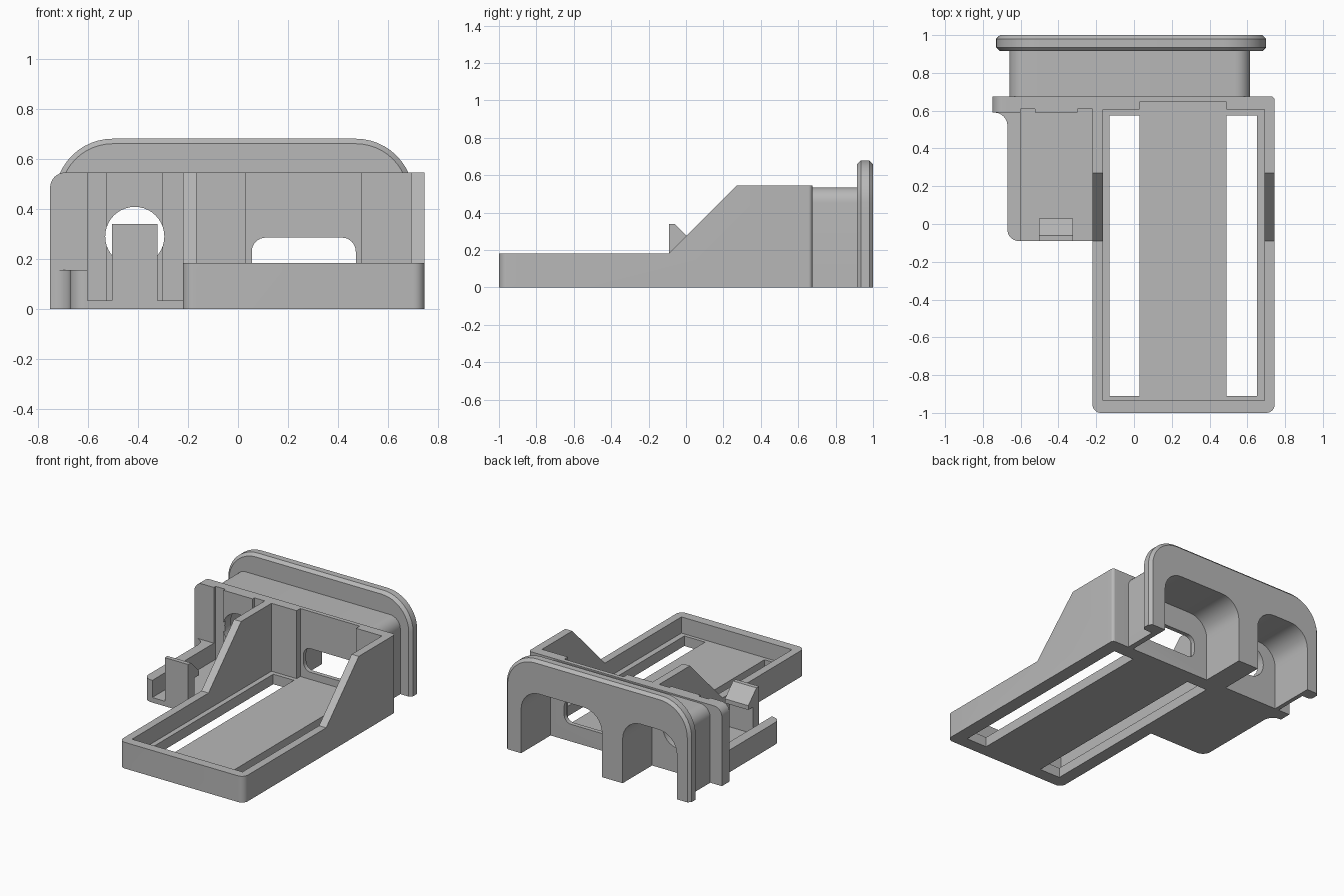
import bpy, bmesh, math
from mathutils import Vector

if "Cube" in bpy.data.objects:
    bpy.data.objects.remove(bpy.data.objects["Cube"])

grey = bpy.data.materials.new("plain grey")
grey.diffuse_color = (0.48, 0.48, 0.48, 1)
grey.use_nodes = True
grey.node_tree.nodes["Principled BSDF"].inputs["Base Color"].default_value = grey.diffuse_color


def outline(corners, steps=8):
    """2D outline; each corner is (u, v) or (u, v, radius) for a rounded right angle."""
    pts, n = [], len(corners)
    for i, c in enumerate(corners):
        p = Vector(c[:2])
        if len(c) == 2:
            pts.append(p)
            continue
        r = c[2]
        d1 = (Vector(corners[i - 1][:2]) - p).normalized()
        d2 = (Vector(corners[(i + 1) % n][:2]) - p).normalized()
        centre = p + r * (d1 + d2)
        for k in range(steps + 1):
            t = math.pi / 2 * k / steps
            pts.append(centre - r * (d2 * math.cos(t) + d1 * math.sin(t)))
    return pts


def loft(name, axis, rings):
    """Solid through (position, outline) rings stacked along an axis."""
    place = {"x": lambda h, p: (h, p[0], p[1]),
             "y": lambda h, p: (p[0], h, p[1]),
             "z": lambda h, p: (p[0], p[1], h)}[axis]
    bm = bmesh.new()
    loops = [[bm.verts.new(place(h, p)) for p in pts] for h, pts in rings]
    bm.faces.new(loops[0])
    bm.faces.new(loops[-1])
    for a, b in zip(loops, loops[1:]):
        for i in range(len(a)):
            j = (i + 1) % len(a)
            bm.faces.new((a[i], a[j], b[j], b[i]))
    bmesh.ops.recalc_face_normals(bm, faces=bm.faces)
    mesh = bpy.data.meshes.new(name)
    bm.to_mesh(mesh)
    bm.free()
    mesh.materials.append(grey)
    ob = bpy.data.objects.new(name, mesh)
    bpy.context.collection.objects.link(ob)
    return ob


def prism(name, axis, lo, hi, corners):
    pts = outline(corners)
    return loft(name, axis, [(lo, pts), (hi, pts)])


def box(x0, x1, y0, y1, z0, z1):
    return prism("cutter", "z", z0, z1, [(x0, y0), (x1, y0), (x1, y1), (x0, y1)])


def combine(ob, tool, operation="DIFFERENCE"):
    tool.hide_render = True
    mod = ob.modifiers.new("cut", "BOOLEAN")
    mod.operation, mod.solver, mod.object = operation, "EXACT", tool
    bpy.context.view_layer.objects.active = ob
    bpy.ops.object.modifier_apply(modifier=mod.name)
    bpy.data.objects.remove(tool)


def arch(x0, x1, top, r):
    return [(x0, 0), (x1, 0), (x1, top, r), (x0, top, r)]


# tray: side profile trimmed to a rounded footprint, hollowed out
tray = prism("tray", "x", -0.22, 0.745,
             [(-1, 0), (0.675, 0), (0.675, 0.545), (0.27, 0.545), (-0.09, 0.183), (-1, 0.183)])
combine(tray, prism("footprint", "z", -0.1, 1,
                    [(-0.22, -1, 0.045), (0.745, -1, 0.045), (0.745, 0.675, 0.02), (-0.22, 0.675)]),
        "INTERSECT")
combine(tray, box(-0.165, 0.69, -0.935, 0.605, 0.07, 1))
# recess in the back wall and the two floor slots
combine(tray, box(0.03, 0.49, 0.5, 0.645, 0.07, 1))
for x0, x1 in ((-0.13, 0.03), (0.49, 0.65)):
    combine(tray, box(x0, x1, -0.91, 0.575, -0.1, 0.2))
# rounded window through the back wall
combine(tray, prism("window", "y", 0.5, 0.8,
                    [(0.055, 0.12, 0.055), (0.47, 0.12, 0.055),
                     (0.47, 0.285, 0.055), (0.055, 0.285, 0.055)]))

# side holder: footprint with a filleted ear, upper left corner rounded
holder = prism("side_holder", "z", 0, 0.545,
               [(-0.22, -0.09), (-0.67, -0.09, 0.06), (-0.67, 0.59, 0.07),
                (-0.75, 0.59), (-0.75, 0.675), (-0.22, 0.675)])
combine(holder, prism("front_outline", "y", -1, 1,
                      [(-0.75, -0.1), (0, -0.1), (0, 0.545), (-0.75, 0.545, 0.06)]), "INTERSECT")
combine(holder, box(-0.9, -0.6, -0.5, 0.59, 0.155, 1))
combine(holder, box(-0.6, 0, -0.5, 0.59, 0.035, 1))
for x0, x1 in ((-0.6, -0.525), (-0.3, 0)):
    combine(holder, box(x0, x1, 0.5, 0.61, 0.035, 1))
# round hole through the holder wall
circle = [(-0.412 + 0.118 * math.cos(k * math.pi / 20), 0.29 + 0.118 * math.sin(k * math.pi / 20))
          for k in range(40)]
combine(holder, prism("hole", "y", 0.4, 0.8, circle))

# clip with a hooked, sloping top
prism("clip", "x", -0.503, -0.322,
      [(-0.09, 0.035), (-0.02, 0.035), (-0.02, 0.22), (0.03, 0.22), (0.03, 0.25),
       (-0.06, 0.34), (-0.09, 0.34)])

# socket body behind the wall
body = prism("socket_body", "y", 0.675, 0.915, arch(-0.66, 0.615, 0.535, 0.08))


# flange with chamfered rim
def rim(d):
    return outline(arch(-0.73 + d, 0.70 - d, 0.68 - d, 0.23 - d), 12)


flange = loft("flange", "y", [(0.915, rim(0.02)), (0.935, rim(0)), (0.98, rim(0)), (1.0, rim(0.02))])

# two arched sockets, open at the back and underneath
for part in (body, flange):
    for x0, x1 in ((-0.05, 0.575), (-0.63, -0.21)):
        opening = arch(x0, x1, 0.45, 0.14)
        opening[0], opening[1] = (x0, -0.1), (x1, -0.1)
        combine(part, prism("opening", "y", 0.6, 1.1, opening))

# smooth the rounded corners, keep hard edges
bpy.ops.object.select_all(action="SELECT")
bpy.context.view_layer.objects.active = tray
bpy.ops.object.shade_smooth_by_angle(angle=math.radians(30))
